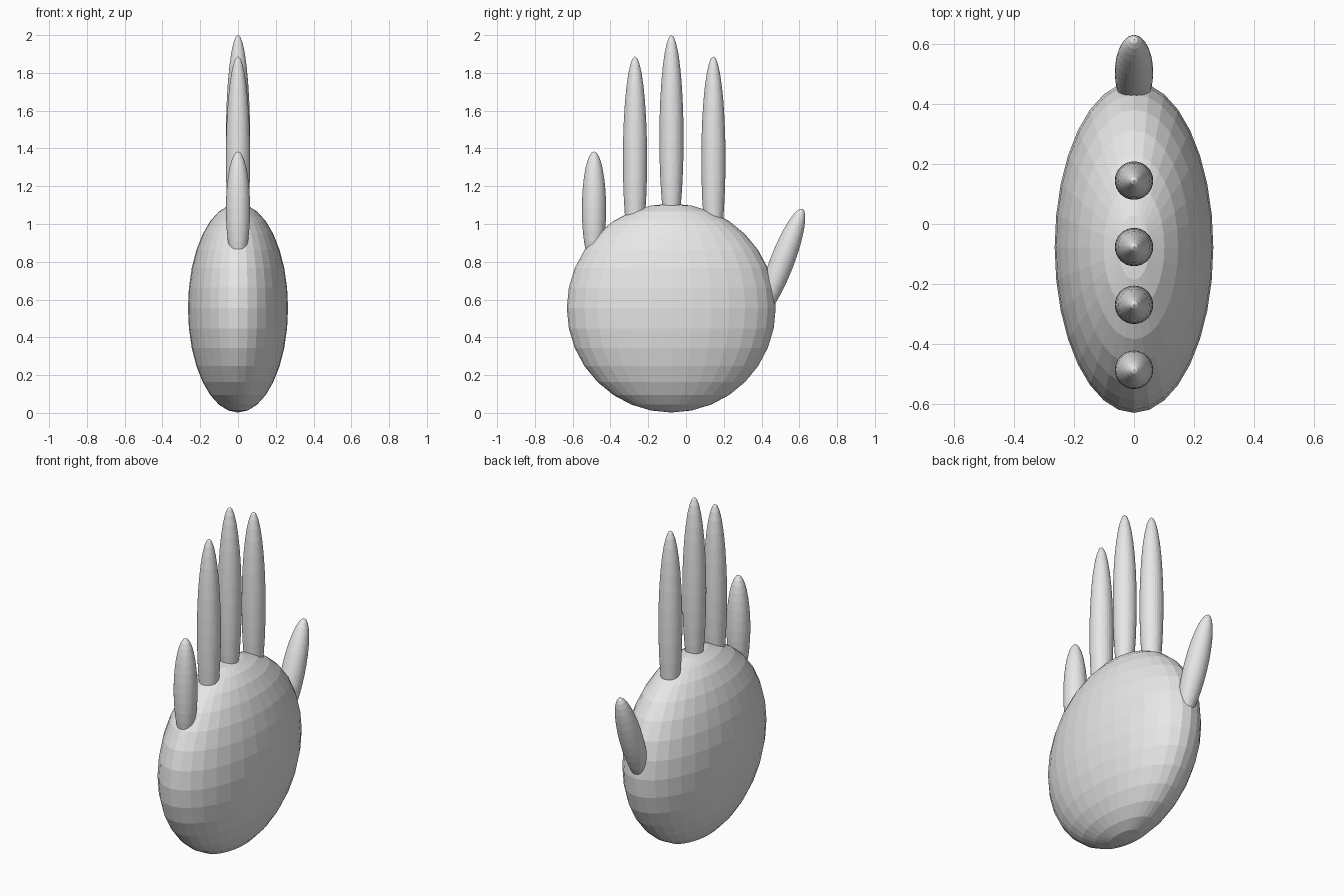
import bpy
import math

if "Cube" in bpy.data.objects:
    bpy.data.objects.remove(bpy.data.objects["Cube"])

grey = bpy.data.materials.new("light grey")
grey.diffuse_color = (0.8, 0.8, 0.8, 1.0)
grey.use_nodes = True
grey.node_tree.nodes["Principled BSDF"].inputs["Base Color"].default_value = grey.diffuse_color


def ellipsoid(name, centre, radii, tilt=0.0):
    """Faceted sphere stretched to the given radii, tilted about x (degrees)."""
    bpy.ops.mesh.primitive_uv_sphere_add(
        segments=32, ring_count=16, radius=1, location=centre,
        rotation=(math.radians(tilt), 0, 0))
    obj = bpy.context.object
    obj.name = name
    obj.scale = radii
    obj.data.materials.append(grey)
    return obj


# Flattened round palm
ellipsoid("palm", (0, -0.078, 0.555), (0.265, 0.553, 0.553))

# Upright fingers: name, y position, tip height, half length
R = 0.064
for name, y, tip, half in (
    ("little_finger", -0.487, 1.384, 0.305),
    ("ring_finger", -0.27, 1.887, 0.545),
    ("middle_finger", -0.077, 2.0, 0.55),
    ("index_finger", 0.145, 1.887, 0.545),
):
    ellipsoid(name, (0, y, tip - half), (R, R, half))

# Thumb leaning outwards
ellipsoid("thumb", (0, 0.507, 0.796), (R, R, 0.305), tilt=-21)
